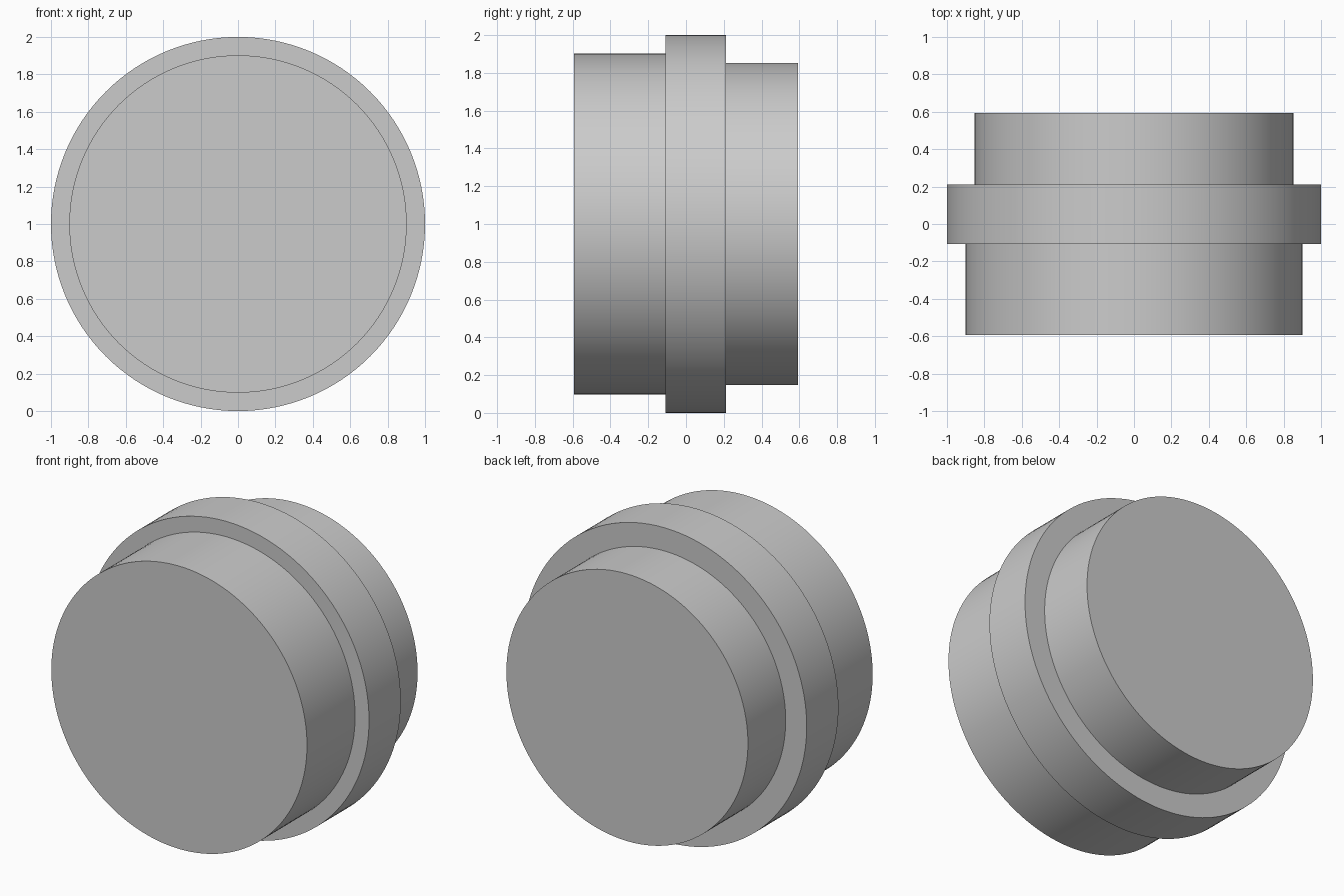
import bpy, bmesh
from math import cos, sin, tau, radians

if "Cube" in bpy.data.objects:
    bpy.data.objects.remove(bpy.data.objects["Cube"])

SIDES = 128
CENTRE_Z = 1.0

# Stepped profile as (y, radius): front drum, wide middle band, rear drum
PROFILE = [(-0.593, 0.902), (-0.108, 0.902), (-0.108, 1.0),
           (0.212, 1.0), (0.212, 0.852), (0.593, 0.852)]


def lathe_y(name, profile):
    """Revolve a profile about the y axis and cap both ends."""
    bm = bmesh.new()
    rings = [[bm.verts.new((r * cos(tau * i / SIDES), y,
                            CENTRE_Z + r * sin(tau * i / SIDES)))
              for i in range(SIDES)] for y, r in profile]
    for a, b in zip(rings, rings[1:]):
        for i in range(SIDES):
            j = (i + 1) % SIDES
            bm.faces.new((a[i], a[j], b[j], b[i]))
    bm.faces.new(rings[0])
    bm.faces.new(rings[-1])
    bmesh.ops.recalc_face_normals(bm, faces=bm.faces)
    mesh = bpy.data.meshes.new(name)
    bm.to_mesh(mesh)
    bm.free()
    obj = bpy.data.objects.new(name, mesh)
    bpy.context.collection.objects.link(obj)
    return obj


# Solid stepped body with crisp shoulders
body = lathe_y("stepped_drum", PROFILE)
bpy.context.view_layer.objects.active = body
body.select_set(True)
bpy.ops.object.shade_smooth_by_angle(angle=radians(30))
